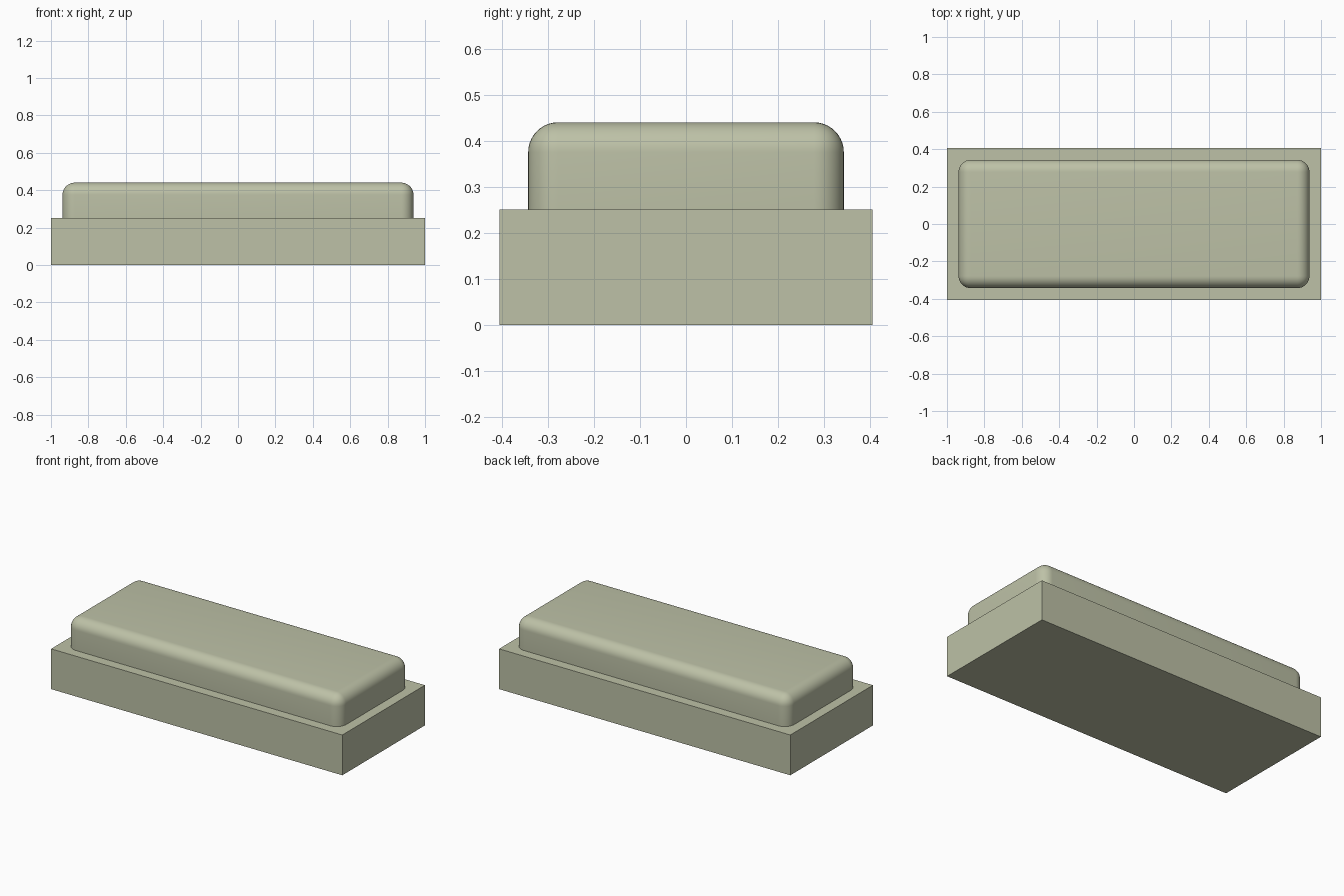
import bpy
import math

cube = bpy.data.objects.get("Cube")
if cube:
    bpy.data.objects.remove(cube, do_unlink=True)

# One sage grey colour for everything
COLOUR = (0.51, 0.535, 0.385, 1.0)
sage = bpy.data.materials.new("sage_grey")
sage.use_nodes = True
sage.diffuse_color = COLOUR
bsdf = next(n for n in sage.node_tree.nodes if n.type == 'BSDF_PRINCIPLED')
bsdf.inputs["Base Color"].default_value = COLOUR
bsdf.inputs["Roughness"].default_value = 0.7


def box(name, width, depth, bottom, top):
    """Box centred on x and y, spanning bottom to top."""
    bpy.ops.mesh.primitive_cube_add(size=1, location=(0, 0, (bottom + top) / 2))
    obj = bpy.context.object
    obj.name = name
    obj.scale = (width, depth, top - bottom)
    bpy.ops.object.transform_apply(location=False, rotation=False, scale=True)
    obj.data.materials.append(sage)
    return obj


# Sharp-edged plinth
box("base", 2.0, 0.81, 0.0, 0.25)

# Rounded slab, its lower rounding sunk into the plinth
RADIUS = 0.065
cushion = box("cushion", 1.876, 0.686, 0.15, 0.44)
bevel = cushion.modifiers.new("rounded_edges", 'BEVEL')
bevel.width = RADIUS
bevel.segments = 10
bpy.ops.object.modifier_apply(modifier=bevel.name)
bpy.ops.object.shade_smooth_by_angle(angle=math.radians(30))
